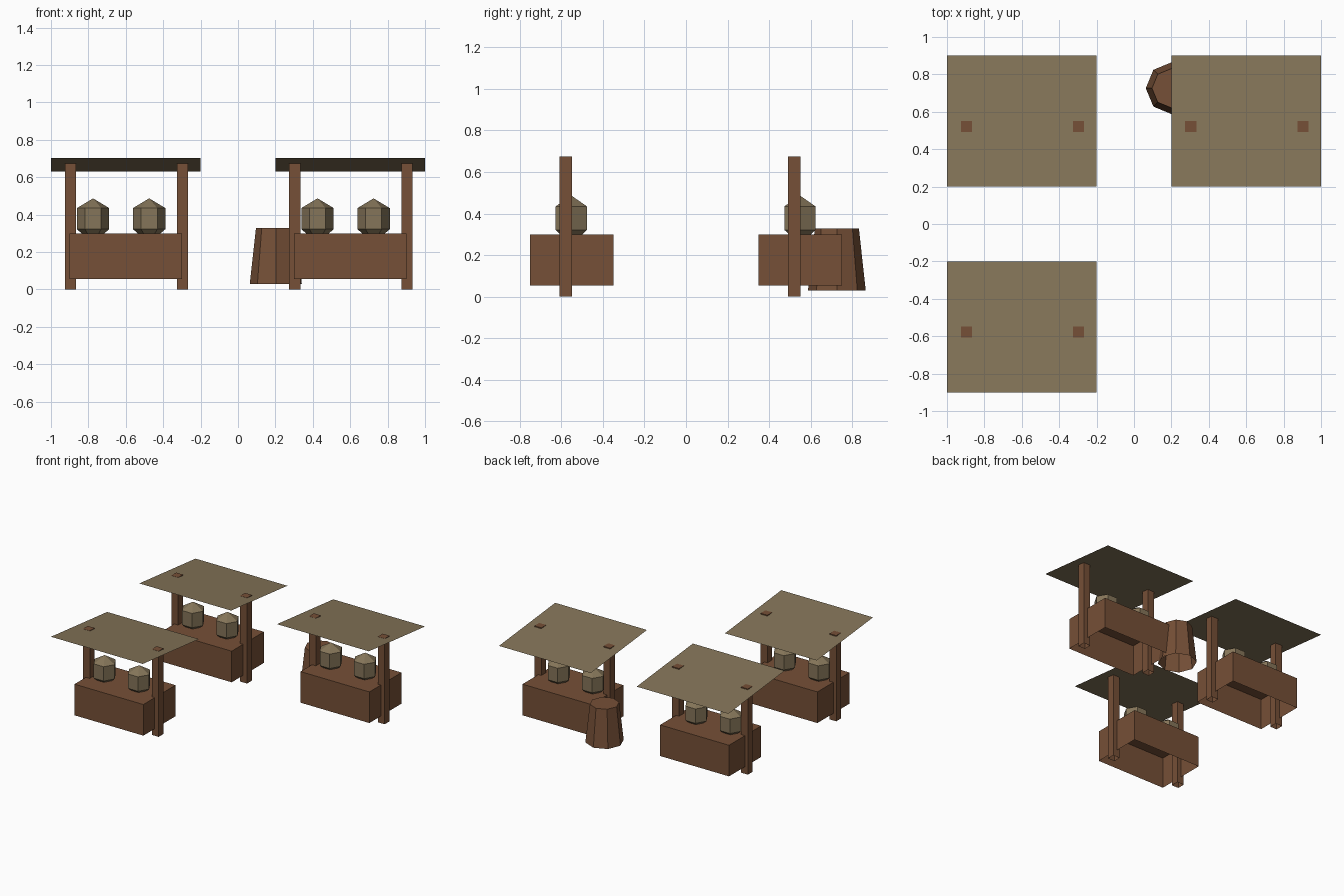
import bpy, bmesh, math

if "Cube" in bpy.data.objects:
    bpy.data.objects.remove(bpy.data.objects["Cube"])


def material(name, rgb):
    m = bpy.data.materials.new(name)
    m.diffuse_color = (*rgb, 1)
    m.use_nodes = True
    m.node_tree.nodes["Principled BSDF"].inputs["Base Color"].default_value = m.diffuse_color
    return m


WOOD = material("brown wood", (0.180, 0.080, 0.038))
STRAW = material("straw", (0.235, 0.178, 0.100))


def finish(name, bm, mat):
    bmesh.ops.recalc_face_normals(bm, faces=bm.faces)
    me = bpy.data.meshes.new(name)
    bm.to_mesh(me)
    bm.free()
    me.materials.append(mat)
    ob = bpy.data.objects.new(name, me)
    bpy.context.collection.objects.link(ob)
    return ob


def open_box(name, centre, size, z0, z1, mat):
    """Box without a bottom face."""
    bm = bmesh.new()
    bmesh.ops.create_cube(bm, size=1)
    for v in bm.verts:
        v.co = (centre[0] + v.co.x * size[0], centre[1] + v.co.y * size[1],
                z1 if v.co.z > 0 else z0)
    bottom = [f for f in bm.faces if all(v.co.z == z0 or abs(v.co.z - z0) < 1e-5 for v in f.verts)]
    bmesh.ops.delete(bm, geom=bottom, context='FACES_ONLY')
    return finish(name, bm, mat)


def turned(name, centre, profile, sides, mat):
    """Faceted turned shape from (radius, z) pairs, capped at the top, open below."""
    bm = bmesh.new()
    rings = []
    for r, z in profile:
        n = sides if r > 0 else 1
        rings.append([bm.verts.new((centre[0] + r * math.cos(math.tau * i / sides),
                                    centre[1] + r * math.sin(math.tau * i / sides), z))
                      for i in range(n)])
    for a, b in zip(rings, rings[1:]):
        for i in range(sides):
            j = (i + 1) % sides
            if len(b) == 1:
                bm.faces.new((a[i], a[j], b[0]))
            else:
                bm.faces.new((a[i], a[j], b[j], b[i]))
    if len(rings[-1]) > 1:
        bm.faces.new(rings[-1])
    return finish(name, bm, mat)


def stall(tag, cx, cy):
    # counter
    open_box(f"{tag}_counter", (cx, cy), (0.6, 0.4), 0.055, 0.30, WOOD)
    # two posts, poking slightly through the awning
    for side, dx in (("left", -0.296), ("right", 0.304)):
        open_box(f"{tag}_{side}_post", (cx + dx, cy - 0.028), (0.06, 0.06), 0.0, 0.675, WOOD)
    # jars on the counter
    for side, dx in (("left", -0.175), ("right", 0.125)):
        turned(f"{tag}_{side}_jar", (cx + dx, cy - 0.002),
               [(0.058, 0.298), (0.0866, 0.322), (0.0866, 0.435), (0, 0.487)], 6, STRAW)
    # thin tilted awning, higher at the front
    bm = bmesh.new()
    bm.faces.new([bm.verts.new((cx + sx * 0.4, cy + sy * 0.35, 0.668 - sy * 0.036))
                  for sx, sy in ((-1, -1), (1, -1), (1, 1), (-1, 1))])
    awning = finish(f"{tag}_awning", bm, STRAW)
    if awning.data.polygons[0].normal.z < 0:
        awning.data.flip_normals()


stall("back_left_stall", -0.6, 0.55)
stall("back_right_stall", 0.6, 0.55)
stall("front_left_stall", -0.6, -0.55)

# upturned tub behind the right stall
turned("tub", (0.202, 0.726), [(0.139, 0.03), (0.106, 0.328)], 8, WOOD)
